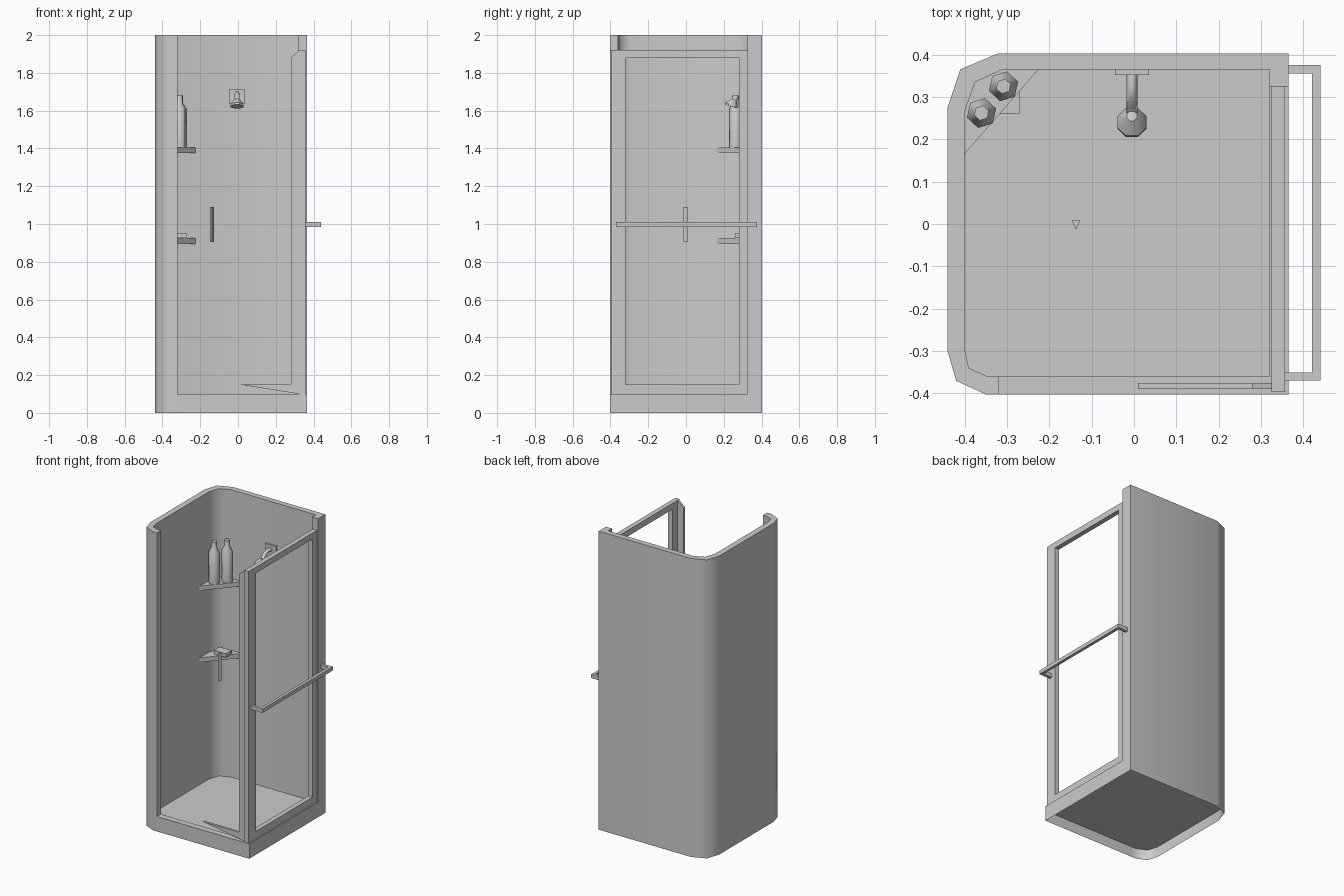
import bpy, bmesh, math
from mathutils import Vector

if "Cube" in bpy.data.objects:
    bpy.data.objects.remove(bpy.data.objects["Cube"])

grey = bpy.data.materials.new("light_grey")
grey.diffuse_color = (0.6, 0.6, 0.6, 1)
grey.use_nodes = True
grey.node_tree.nodes["Principled BSDF"].inputs["Base Color"].default_value = grey.diffuse_color


def finish(name, bm, smooth=None):
    bmesh.ops.remove_doubles(bm, verts=bm.verts, dist=1e-5)
    me = bpy.data.meshes.new(name)
    bm.to_mesh(me)
    bm.free()
    me.materials.append(grey)
    ob = bpy.data.objects.new(name, me)
    bpy.context.collection.objects.link(ob)
    if smooth:
        bpy.context.view_layer.objects.active = ob
        ob.select_set(True)
        bpy.ops.object.shade_smooth_by_angle(angle=math.radians(smooth))
        ob.select_set(False)
    return ob


def prism(bm, pts, offset):
    """Closed solid: a polygon pushed along an offset."""
    off = Vector(offset)
    a = [bm.verts.new(p) for p in pts]
    b = [bm.verts.new(Vector(p) + off) for p in pts]
    faces = [bm.faces.new(a), bm.faces.new(b[::-1])]
    for i in range(len(a)):
        j = (i + 1) % len(a)
        faces.append(bm.faces.new((a[j], a[i], b[i], b[j])))
    bmesh.ops.recalc_face_normals(bm, faces=faces)


def box(bm, x0, x1, y0, y1, z0, z1):
    prism(bm, [(x0, y0, z0), (x1, y0, z0), (x1, y1, z0), (x0, y1, z0)], (0, 0, z1 - z0))


def loft(name, rings, smooth):
    """Skin a list of equal rings and cap both ends."""
    bm = bmesh.new()
    vr = [[bm.verts.new(p) for p in r] for r in rings]
    for a, b in zip(vr, vr[1:]):
        for i in range(len(a)):
            j = (i + 1) % len(a)
            bm.faces.new((a[i], a[j], b[j], b[i]))
    bm.faces.new(vr[0][::-1])
    bm.faces.new(vr[-1])
    bmesh.ops.recalc_face_normals(bm, faces=bm.faces[:])
    return finish(name, bm, smooth)


def ring(c, r, n, tilt=0.0, phase=0.0):
    """Regular polygon round a centre, tilted about the x axis."""
    out = []
    for i in range(n):
        t = phase + 2 * math.pi * i / n
        x, y = r * math.cos(t), r * math.sin(t)
        out.append((c[0] + x, c[1] + y * math.cos(tilt), c[2] + y * math.sin(tilt)))
    return out


# Cabin shell: tall walls round the back, left and front corner, low sill elsewhere
outer = [(.365, .325), (.365, .403), (-.32, .403), (-.41, .365), (-.44, .275),
         (-.44, -.3), (-.42, -.37), (-.35, -.402), (-.32, -.402), (.365, -.402)]
inner = [(.32, .325), (.32, .365), (-.31, .365), (-.375, .335), (-.40, .265),
         (-.40, -.295), (-.39, -.34), (-.345, -.36), (-.32, -.36), (.32, -.36)]
FLOOR, SILL, TOP = .07, .1, 2.0
bm = bmesh.new()


def quad(*pts):
    bm.faces.new([bm.verts.new(p) for p in pts])


for i in range(10):
    j = (i + 1) % 10
    (ox, oy), (px, py), (ix, iy), (jx, jy) = outer[i], outer[j], inner[i], inner[j]
    h = TOP if i < 8 else SILL
    quad((px, py, 0), (ox, oy, 0), (ox, oy, h), (px, py, h))
    quad((ix, iy, FLOOR), (jx, jy, FLOOR), (jx, jy, h), (ix, iy, h))
    quad((ox, oy, h), (ix, iy, h), (jx, jy, h), (px, py, h))
# wall ends beside the openings
for i in (0, 8):
    (ox, oy), (ix, iy) = outer[i], inner[i]
    e = [(ox, oy, SILL), (ix, iy, SILL), (ix, iy, TOP), (ox, oy, TOP)]
    quad(*(e if i == 8 else e[::-1]))
# floor above, hollow underside below
quad(*[(x, y, FLOOR + .005) for x, y in inner][::1])
quad(*[(x, y, FLOOR) for x, y in outer][::-1])
finish("cabin_shell", bm, 55)

# Side panel frame
bm = bmesh.new()
X0, X1 = .325, .357
box(bm, X0, X1, -.397, -.32, .1, 1.92)
box(bm, X0, X1, .28, .325, .1, 1.92)
box(bm, X0, X1, -.32, .28, .1, .15)
box(bm, X0, X1, -.32, .28, 1.88, 1.92)
finish("side_panel_frame", bm)

# Mitred front frame: stile and tapering bottom rail
bm = bmesh.new()
yf = -.39
prism(bm, [(.28, yf, .15), (.325, yf, .1), (.325, yf, 1.92), (.28, yf, 1.88)], (0, .015, 0))
prism(bm, [(.01, yf, .15), (.325, yf, .1), (.28, yf, .15)], (0, .015, 0))
finish("front_frame", bm)

# Towel rail on the side panel
bm = bmesh.new()
box(bm, .42, .44, -.37, .375, .985, 1.01)
for y in (-.37, .355):
    box(bm, .357, .42, y, y + .02, .985, 1.01)
finish("towel_rail", bm)

# Corner shelves
for name, z in (("lower_shelf", .895), ("upper_shelf", 1.375)):
    bm = bmesh.new()
    pts = [(-.40, .165), (-.225, .365), (-.31, .365), (-.375, .335), (-.40, .265)]
    prism(bm, [(x, y, z) for x, y in pts], (0, 0, .03))
    finish(name, bm)

# Soap bar on the lower shelf
bm = bmesh.new()
box(bm, -.36, -.27, .26, .32, .925, .95)
finish("soap_bar", bm)

# Six-sided bottles on the upper shelf
for k, (x, y) in enumerate([(-.36, .262), (-.308, .325)]):
    prof = [(1.405, .036), (1.61, .036), (1.64, .018), (1.68, .018)]
    loft(f"bottle_{k + 1}", [ring((x, y, z), r, 6, 0, .3) for z, r in prof], 61)

# Upright three-sided grip
bm = bmesh.new()
prism(bm, [(-.147, .008, .905), (-.127, .008, .905), (-.137, -.013, .905)], (0, 0, .185))
finish("upright_grip", bm)

# Shower: wall plate, arm and tilted head
bm = bmesh.new()
box(bm, -.045, .035, .352, .366, 1.635, 1.715)
finish("shower_plate", bm)
arm = [(.355, 1.685, 1.4), (.32, 1.69, 1.4), (.285, 1.68, 1.1), (.255, 1.645, .6)]
loft("shower_arm", [ring((-.005, y, z), .013, 6, a) for y, z, a in arm], 61)
t = -.3
head = [((.238, 1.622), .037), ((.241, 1.632), .037), ((.255, 1.66), .013)]
loft("shower_head", [ring((-.005, y, z), r, 8, t, math.pi / 8) for (y, z), r in head], 40)
